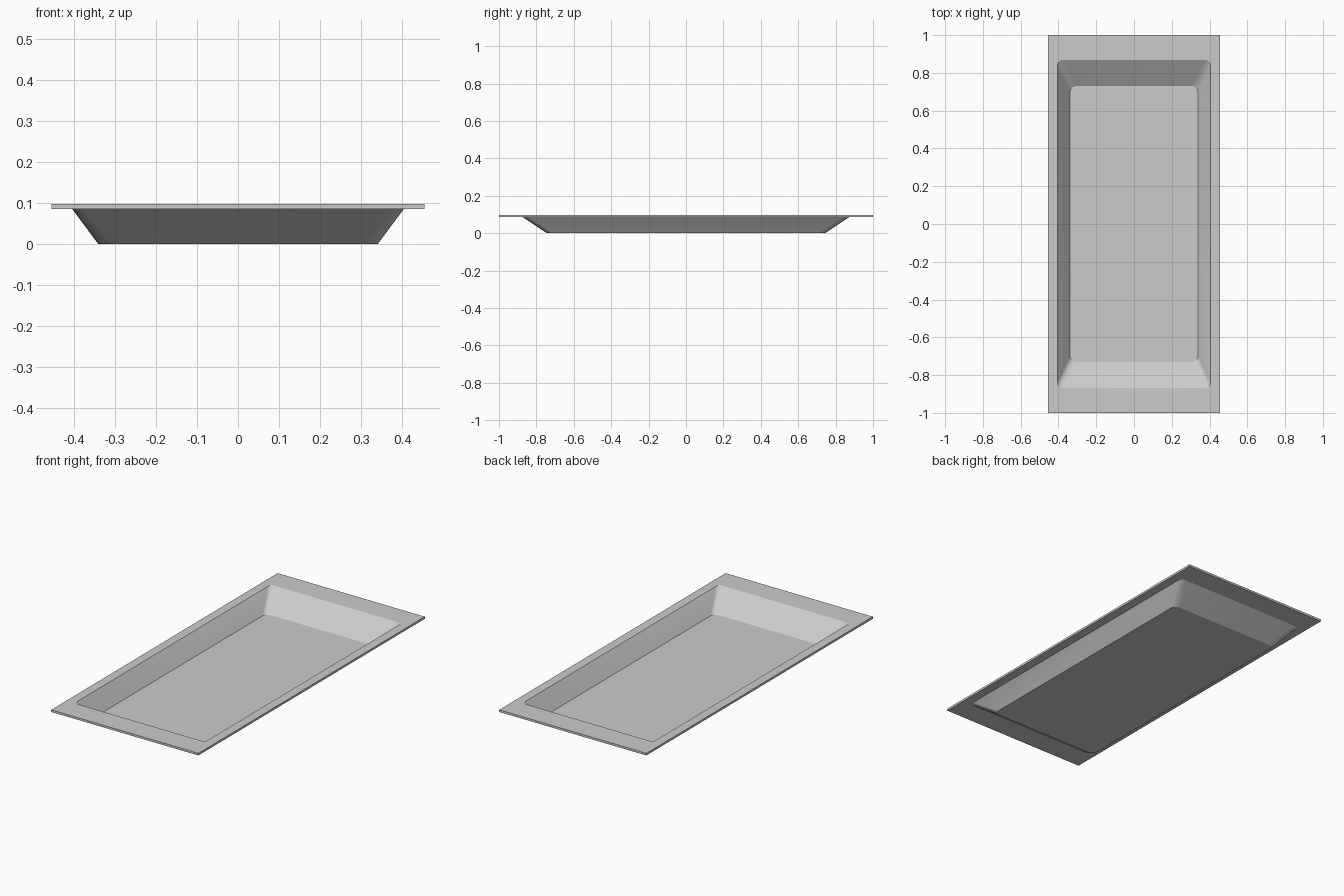
import bpy
import bmesh
from math import cos, sin, pi

cube = bpy.data.objects.get("Cube")
if cube:
    bpy.data.objects.remove(cube, do_unlink=True)

STEPS = 6  # segments per rounded corner

grey = bpy.data.materials.new("light_grey")
grey.use_nodes = True
colour = (0.6, 0.6, 0.6, 1)
grey.diffuse_color = colour
grey.node_tree.nodes["Principled BSDF"].inputs["Base Color"].default_value = colour


def ring(bm, half_x, half_y, z, radius):
    """Rounded rectangle of vertices, counter-clockwise from above."""
    verts = []
    for quarter, (sx, sy) in enumerate([(1, 1), (-1, 1), (-1, -1), (1, -1)]):
        for i in range(STEPS + 1):
            a = (quarter + i / STEPS) * pi / 2
            verts.append(bm.verts.new((sx * (half_x - radius) + radius * cos(a),
                                       sy * (half_y - radius) + radius * sin(a), z)))
    return verts


# Cross-section from the underside, round the flat rim, to the basin floor
section = [
    (0.341, 0.745, 0.0, 0.035),     # underside of the basin
    (0.405, 0.873, 0.086, 0.03),    # outer wall meets the rim
    (0.455, 1.0, 0.086, 0),         # lower rim edge
    (0.455, 1.0, 0.098, 0),         # upper rim edge
    (0.404, 0.868, 0.098, 0.025),   # basin opening
    (0.338, 0.73, 0.005, 0.032),    # basin floor
]

bm = bmesh.new()
rings = [ring(bm, *s) for s in section]
for low, high in zip(rings, rings[1:]):
    for i in range(len(low)):
        j = (i + 1) % len(low)
        bm.faces.new((low[i], low[j], high[j], high[i]))
bm.faces.new(rings[0][::-1])
bm.faces.new(rings[-1])
bmesh.ops.remove_doubles(bm, verts=bm.verts, dist=0.00001)
bmesh.ops.recalc_face_normals(bm, faces=bm.faces)

mesh = bpy.data.meshes.new("tray")
bm.to_mesh(mesh)
bm.free()
mesh.materials.append(grey)
tray = bpy.data.objects.new("tray", mesh)
bpy.context.collection.objects.link(tray)

# Smooth the rounded corners, keep the folds sharp
bpy.ops.object.select_all(action="DESELECT")
tray.select_set(True)
bpy.context.view_layer.objects.active = tray
bpy.ops.object.shade_smooth_by_angle(angle=pi / 7)
